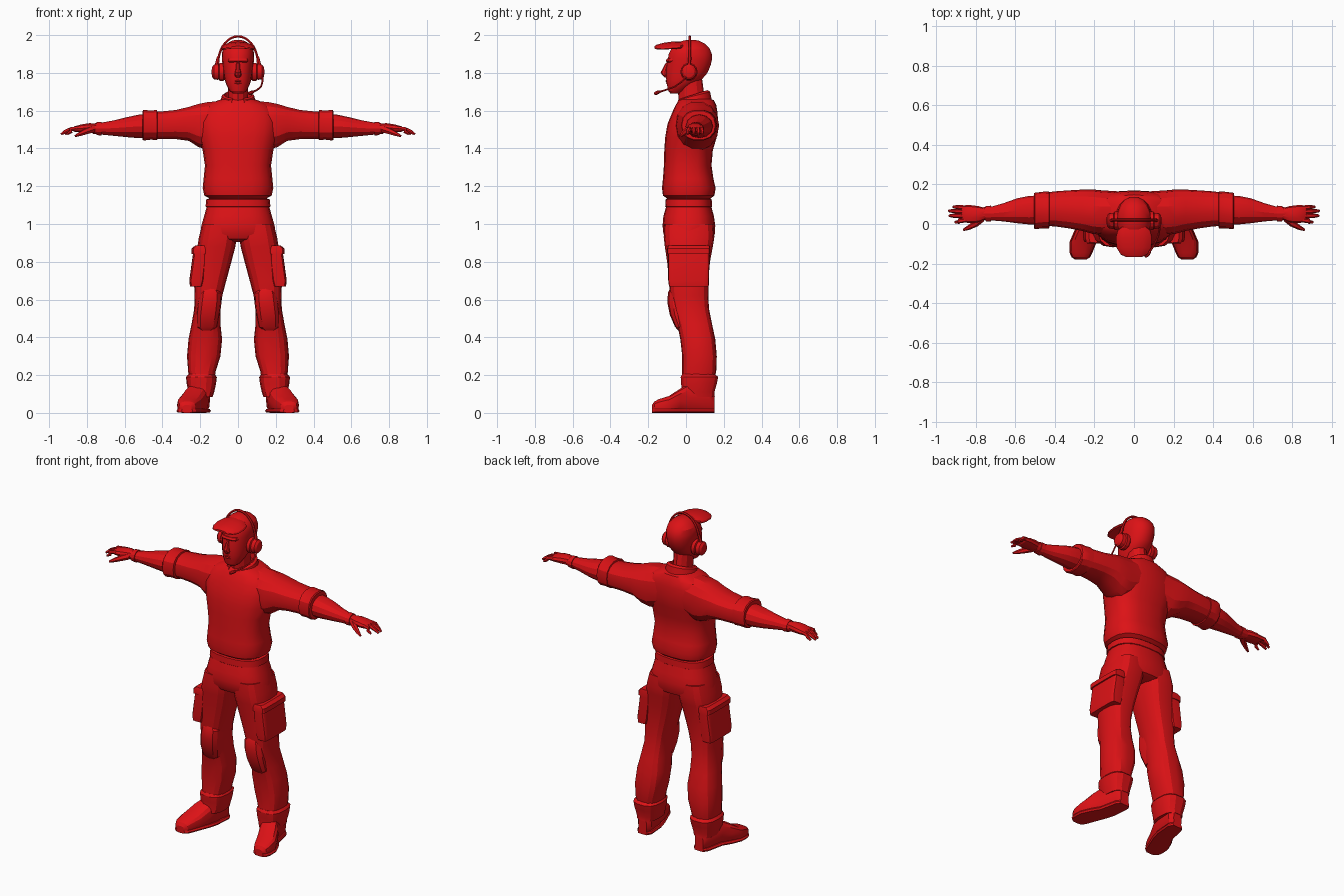
import bpy, bmesh, math
from mathutils import Vector

red = bpy.data.materials.new("flat red")
red.diffuse_color = (0.72, 0.006, 0.008, 1)


def finish(name, bm, mirror=False):
    """Turn a bmesh into an object, optionally copied to the other side."""
    bmesh.ops.recalc_face_normals(bm, faces=bm.faces)
    me = bpy.data.meshes.new(name)
    bm.to_mesh(me)
    bm.free()
    me.materials.append(red)
    ob = bpy.data.objects.new(name, me)
    bpy.context.collection.objects.link(ob)
    if mirror:
        ob.modifiers.new("mirror", "MIRROR").use_mirror_merge = False
    return ob


def skin(bm, rings):
    """Bridge closed rings of points and cap both ends."""
    vs = [[bm.verts.new(p) for p in r] for r in rings]
    n = len(vs[0])
    for a, b in zip(vs, vs[1:]):
        for i in range(n):
            j = (i + 1) % n
            bm.faces.new((a[i], a[j], b[j], b[i]))
    bm.faces.new(vs[0])
    bm.faces.new(vs[-1])


def loft(name, axis, sections, n=16, p=2.4, mirror=False, bend=0):
    """Sections are (position along axis, low a, high a, low b, high b)."""
    rings = []
    for t, a0, a1, b0, b1 in sections:
        ring = []
        for i in range(n):
            ang = 2 * math.pi * i / n
            c, s = math.cos(ang), math.sin(ang)
            if abs(c) < 1e-6: c = 0
            if abs(s) < 1e-6: s = 0
            a = (a0 + a1) / 2 + (a1 - a0) / 2 * math.copysign(abs(c) ** (2 / p), c)
            b = (b0 + b1) / 2 + (b1 - b0) / 2 * math.copysign(abs(s) ** (2 / p), s)
            if axis == "z":
                ring.append((a, b, t))
            elif axis == "x":
                ring.append((t, a, b))
            else:
                ring.append((a, t, b - bend * a * a))
        rings.append(ring)
    bm = bmesh.new()
    skin(bm, rings)
    return finish(name, bm, mirror)


def sym(rows):
    return [(t, -w, w, b0, b1) for t, w, b0, b1 in rows]


def tube(name, pts, radii, n=8, mirror=False):
    """Round tube through points with a radius at each."""
    pts = [Vector(p) for p in pts]
    rings = []
    for i, p in enumerate(pts):
        d = pts[min(i + 1, len(pts) - 1)] - pts[max(i - 1, 0)]
        q = d.to_track_quat("Z", "Y")
        rings.append([p + q @ Vector((radii[i] * math.cos(2 * math.pi * k / n),
                                      radii[i] * math.sin(2 * math.pi * k / n), 0)) for k in range(n)])
    bm = bmesh.new()
    skin(bm, rings)
    return finish(name, bm, mirror)


# Shirt body, bloused over the belt
loft("shirt_body", "z", sym([
    (1.135, .150, -.100, .130), (1.15, .178, -.122, .150), (1.19, .187, -.127, .157),
    (1.24, .182, -.122, .145), (1.31, .175, -.117, .135), (1.39, .187, -.115, .142),
    (1.46, .205, -.110, .163), (1.53, .215, -.098, .170), (1.59, .205, -.073, .167),
    (1.63, .165, -.055, .160), (1.655, .105, -.038, .148), (1.67, .06, -.02, .11)]), 20, 2.6)
# Sleeves, rolled cuffs and forearms
loft("sleeve", "x", [
    (.08, -.04, .165, 1.42, 1.655), (.16, -.055, .170, 1.39, 1.648), (.21, -.05, .175, 1.405, 1.638),
    (.26, -.035, .174, 1.438, 1.622), (.33, -.022, .170, 1.448, 1.605), (.40, -.012, .165, 1.449, 1.598),
    (.45, -.010, .158, 1.447, 1.597)], 14, 2.3, True)
loft("sleeve_cuff", "x", [
    (.425, -.008, .155, 1.452, 1.59), (.43, -.022, .164, 1.442, 1.606), (.46, -.022, .163, 1.445, 1.602),
    (.50, -.026, .158, 1.44, 1.606), (.505, -.022, .155, 1.445, 1.60), (.505, 0, .14, 1.46, 1.585)],
    14, 2.3, True)
loft("forearm", "x", [
    (.45, 0, .145, 1.455, 1.585), (.53, -.002, .142, 1.455, 1.578), (.59, .004, .13, 1.46, 1.565),
    (.66, .013, .105, 1.467, 1.548), (.72, .018, .088, 1.473, 1.537), (.77, .02, .084, 1.478, 1.532)],
    12, 2, True)
loft("wristband", "x", [(.722, .012, .093, 1.468, 1.541), (.75, .014, .090, 1.471, 1.539)],
     12, 2, True)
# Hands with four fingers and a thumb
loft("palm", "x", [
    (.75, .024, .08, 1.482, 1.532), (.785, .008, .09, 1.482, 1.535), (.83, .004, .096, 1.485, 1.528),
    (.865, .01, .094, 1.487, 1.518), (.872, .02, .088, 1.492, 1.512)], 10, 2.4, True)
for i, (y0, y1, tip) in enumerate([(.082, .086, .915), (.062, .066, .937), (.040, .042, .935), (.020, .010, .905)]):
    tube(f"finger_{i + 1}", [(.85, y0, 1.507), (.885, (y0 + y1) / 2, 1.502), (tip - .02, y1, 1.488), (tip, y1, 1.475)],
         [.012, .012, .0105, .006], 6, True)
tube("thumb", [(.77, .03, 1.502), (.80, .002, 1.492), (.835, -.018, 1.477), (.862, -.030, 1.465)],
     [.02, .017, .012, .006], 6, True)

# Trousers: belt, hips and legs
loft("belt", "z", sym([(1.088, .160, -.104, .132), (1.092, .172, -.110, .138),
                       (1.13, .168, -.108, .136), (1.134, .155, -.10, .13)]), 20, 2.6)
loft("hips", "z", sym([
    (1.135, .155, -.098, .128), (1.09, .166, -.106, .135), (1.04, .180, -.120, .148),
    (.99, .194, -.124, .155), (.95, .200, -.120, .153), (.92, .19, -.105, .143), (.905, .13, -.06, .11)]), 20, 2.6)
loft("trouser_leg", "z", [
    (1.0, .01, .188, -.115, .145), (.93, .006, .207, -.118, .150), (.88, .014, .215, -.112, .142),
    (.80, .035, .222, -.100, .127), (.70, .062, .233, -.090, .118), (.62, .083, .230, -.084, .118),
    (.55, .092, .232, -.072, .122), (.47, .093, .246, -.046, .138), (.39, .084, .262, -.030, .155),
    (.30, .093, .270, -.020, .163), (.22, .118, .264, -.020, .160), (.17, .125, .258, -.022, .15)],
    16, 2.7, True)
loft("trouser_cuff", "z", [
    (.205, .125, .262, -.022, .155), (.19, .112, .275, -.030, .172), (.155, .116, .272, -.028, .165),
    (.11, .126, .262, -.022, .152), (.085, .134, .256, -.026, .154)], 14, 2.7, True)
loft("knee_patch", "z", [
    (.435, .135, .20, -.04, .03), (.455, .108, .222, -.058, .05), (.52, .095, .222, -.086, .05),
    (.58, .088, .215, -.098, .05), (.635, .086, .207, -.096, .05), (.66, .105, .19, -.085, .05)], 12, 2.8, True)
# Cargo pockets with flaps
loft("cargo_pocket", "z", [(.668, .19, .254, -.090, .120), (.70, .18, .258, -.094, .122),
                           (.86, .16, .236, -.094, .124)], 16, 7, True)
loft("pocket_flap", "z", [(.842, .16, .247, -.100, .128), (.87, .16, .246, -.100, .128),
                          (.885, .16, .228, -.095, .125)], 16, 7, True)
# Boots and soles, toes turned outward
boot = [(.15, .165, .222, 0, .10), (.125, .148, .242, 0, .15), (.02, .155, .265, 0, .16),
        (-.03, .168, .296, 0, .13), (-.09, .192, .322, 0, .09), (-.145, .214, .322, 0, .073),
        (-.168, .226, .312, .003, .06), (-.18, .245, .294, .008, .042)]
loft("boot", "y", boot, 14, 2.8, True)
loft("boot_sole", "y", [(y, a - .004, b + .004, 0, .022) for y, a, b, _, _ in boot], 8, 6, True)

# Neck, head and face
loft("neck", "z", sym([(1.60, .06, -.03, .11), (1.66, .052, -.04, .10), (1.77, .054, -.045, .085)]), 12, 2)
loft("head", "z", sym([
    (1.690, .026, -.082, -.035), (1.705, .045, -.094, -.005), (1.735, .061, -.101, .035),
    (1.765, .071, -.106, .085), (1.80, .077, -.106, .115), (1.84, .082, -.103, .132),
    (1.87, .085, -.098, .139), (1.90, .086, -.093, .138), (1.93, .079, -.077, .126),
    (1.955, .059, -.05, .10), (1.970, .033, -.018, .07), (1.975, .012, .01, .045)]), 18, 2.2)
loft("nose", "z", sym([(1.775, .012, -.112, -.09), (1.79, .019, -.128, -.09), (1.803, .016, -.134, -.09),
                       (1.83, .010, -.120, -.09), (1.855, .009, -.106, -.09)]), 8, 2)
loft("brow", "z", sym([(1.855, .05, -.098, -.04), (1.864, .056, -.107, -.04), (1.876, .054, -.100, -.04)]), 12, 2.6)
for name, z, y in (("upper_lip", 1.757, -.109), ("lower_lip", 1.745, -.107)):
    loft(name, "z", sym([(z - .006, .018, y + .006, -.08), (z, .023, y, -.08), (z + .006, .014, y + .004, -.08)]), 8, 2)
# Cap brim, arched across its width
loft("cap_brim", "y", sym([
    (-.167, .04, 1.930, 1.942), (-.155, .066, 1.931, 1.949), (-.12, .088, 1.936, 1.959),
    (-.07, .092, 1.940, 1.966), (-.03, .082, 1.938, 1.966), (-.01, .055, 1.938, 1.962)]), 16, 3, bend=2.6)

# Open collar, higher at the back
rings = []
for i in range(19):
    a = math.radians(22 + 316 * i / 18)
    sx, cy = math.sin(a), -math.cos(a)
    lift = (1 + cy) / 2
    rings.append([(r * sx, .04 + r * 1.02 * cy, z) for r, z in (
        (.098, 1.615 + .025 * lift), (.086, 1.655 + .045 * lift),
        (.072, 1.662 + .047 * lift), (.066, 1.62 + .03 * lift))])
bm = bmesh.new()
skin(bm, rings)
finish("collar", bm)

# Headset: ear cups, headband and microphone boom
def disc(y_r):
    return [(x, .016 - r, .016 + r, 1.805 - r * 1.05, 1.805 + r * 1.05) for x, r in y_r]
loft("ear_cushion", "x", disc([(.07, .038), (.078, .046), (.098, .046), (.102, .036)]), 14, 2, True)
loft("ear_cup", "x", disc([(.10, .034), (.104, .041), (.126, .039), (.136, .028), (.139, .012)]), 14, 2, True)
arc = [math.pi * i / 18 for i in range(19)]
tube("headband", [(.106 * math.cos(a), .02, 1.845 + .148 * math.sin(a)) for a in arc], [.007] * 19, 6)
tube("band_slider", [(.112, .018, 1.79), (.114, .018, 1.84), (.104, .02, 1.885)], [.008, .010, .008], 6, True)
tube("microphone_boom", [(.130, .01, 1.79), (.130, -.02, 1.755), (.122, -.06, 1.727), (.10, -.11, 1.709),
                         (.075, -.145, 1.698)], [.005] * 5, 6)
tube("microphone", [(.082, -.138, 1.70), (.074, -.148, 1.697), (.062, -.160, 1.692), (.056, -.166, 1.689)],
     [.006, .010, .010, .005], 8)

# Smooth shading with hard edges kept
for ob in bpy.data.objects:
    ob.select_set(True)
    bpy.context.view_layer.objects.active = ob
bpy.ops.object.shade_smooth_by_angle(angle=math.radians(25))
